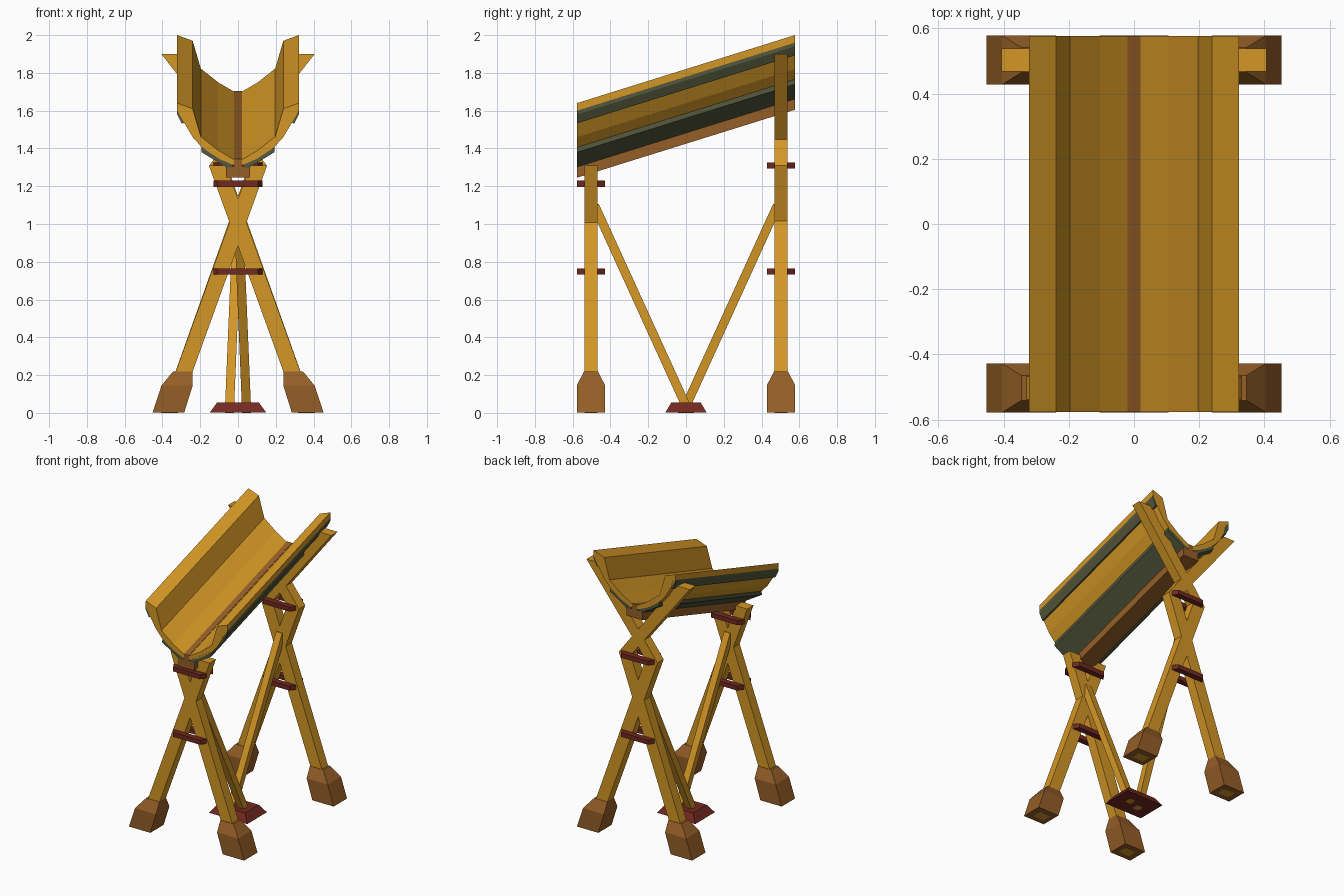
import bpy, bmesh

if "Cube" in bpy.data.objects:
    bpy.data.objects.remove(bpy.data.objects["Cube"])

def mat(name, rgb):
    m = bpy.data.materials.new(name)
    m.diffuse_color = (*rgb, 1)
    m.use_nodes = True
    m.node_tree.nodes["Principled BSDF"].inputs["Base Color"].default_value = m.diffuse_color
    return m

WOOD = mat("golden wood", (0.66, 0.31, 0.019))
BROWN = mat("brown wood", (0.30, 0.112, 0.02))
RED = mat("dark red binding", (0.17, 0.022, 0.015))
GREEN = mat("grey green strip", (0.088, 0.095, 0.046))

def loft(name, rings, material):
    """Skin a closed solid through rings that share one point count."""
    bm = bmesh.new()
    vs = [[bm.verts.new(p) for p in r] for r in rings]
    n = len(rings[0])
    for a, b in zip(vs, vs[1:]):
        for i in range(n):
            j = (i + 1) % n
            bm.faces.new((a[i], a[j], b[j], b[i]))
    bm.faces.new(vs[0])
    bm.faces.new(vs[-1])
    bmesh.ops.recalc_face_normals(bm, faces=bm.faces)
    me = bpy.data.meshes.new(name)
    bm.to_mesh(me)
    bm.free()
    me.materials.append(material)
    ob = bpy.data.objects.new(name, me)
    bpy.context.collection.objects.link(ob)
    return ob

def rect(x0, x1, y0, y1, z):
    return [(x0, y0, z), (x1, y0, z), (x1, y1, z), (x0, y1, z)]

END, RISE = 0.577, 0.36

def trough_part(name, profile, material, s=1):
    """Extrude an x-z profile along the sloping trough, with upright ends."""
    loft(name, [[(s * x, y, z + dz) for x, z in profile]
                for y, dz in ((-END, 0), (END, RISE))], material)

# trough
PLANKS = [(0.02, 1.34), (0.105, 1.39), (0.197, 1.463), (0.24, 1.61), (0.322, 1.64),
          (0.322, 1.60), (0.285, 1.535), (0.24, 1.46), (0.19, 1.405), (0.10, 1.345), (0.02, 1.31)]
RIM_STRIP = [(0.295, 1.615), (0.322, 1.615), (0.322, 1.58), (0.298, 1.533), (0.28, 1.535)]
LOW_STRIP = [(0.19, 1.415), (0.193, 1.38), (0.06, 1.30), (0.03, 1.30), (0.03, 1.325)]
for s, side in ((-1, "left"), (1, "right")):
    trough_part(f"trough_planks_{side}", PLANKS, WOOD, s)
    trough_part(f"rim_strip_{side}", RIM_STRIP, GREEN, s)
    trough_part(f"lower_strip_{side}", LOW_STRIP, GREEN, s)
trough_part("keel", [(-0.063, 1.245), (0.063, 1.245), (0.063, 1.305), (0.02, 1.305), (0.02, 1.343),
                     (-0.02, 1.343), (-0.02, 1.305), (-0.063, 1.305)], BROWN)

# crossed legs, feet and bindings at each end
LEGS = {"front": (-0.503, [(0.364, 0, 0.045), (-0.109, 1.31, 0.045)], 1.213),
        "back": (0.503, [(0.364, 0, 0.045), (-0.105, 1.31, 0.047), (0.35, 1.9, 0.056)], 1.31)}
for end, (yc, path, tie_z) in LEGS.items():
    for s, side in ((-1, "left"), (1, "right")):
        loft(f"{end}_leg_{side}", [rect(s * x - w, s * x + w, yc - 0.035, yc + 0.035, z)
                                   for x, z, w in path], WOOD)
        loft(f"{end}_foot_{side}", [rect(s * a, s * b, yc - d, yc + d, z) for a, b, d, z in
                                    ((0.285, 0.453, 0.075, 0.001), (0.24, 0.405, 0.075, 0.145),
                                     (0.24, 0.345, 0.038, 0.218))], BROWN)
    for z, level in ((0.748, "lower"), (tie_z, "upper")):
        for d, face in ((-1, "outer"), (1, "inner")):
            ya, yb = yc + d * 0.034, yc + d * 0.075
            plan = [(-0.13, ya), (0.13, ya), (0.105, yb), (-0.105, yb)]
            loft(f"{end}_{level}_binding_{face}",
                 [[(x, y, z + h) for x, y in plan] for h in (-0.016, 0.016)], RED)

# ground plate and diagonal braces
loft("ground_plate", [rect(-0.15, 0.15, -0.11, 0.11, 0.001),
                      rect(-0.11, 0.11, -0.077, 0.077, 0.056)], RED)
for d, end in ((-1, "front"), (1, "back")):
    x = -d * 0.046
    loft(f"{end}_brace", [rect(x - 0.024, x + 0.024, -d * 0.017 - 0.026, -d * 0.017 + 0.026, 0),
                          rect(-0.024, 0.024, d * 0.487 - 0.026, d * 0.487 + 0.026, 1.105)], WOOD)
